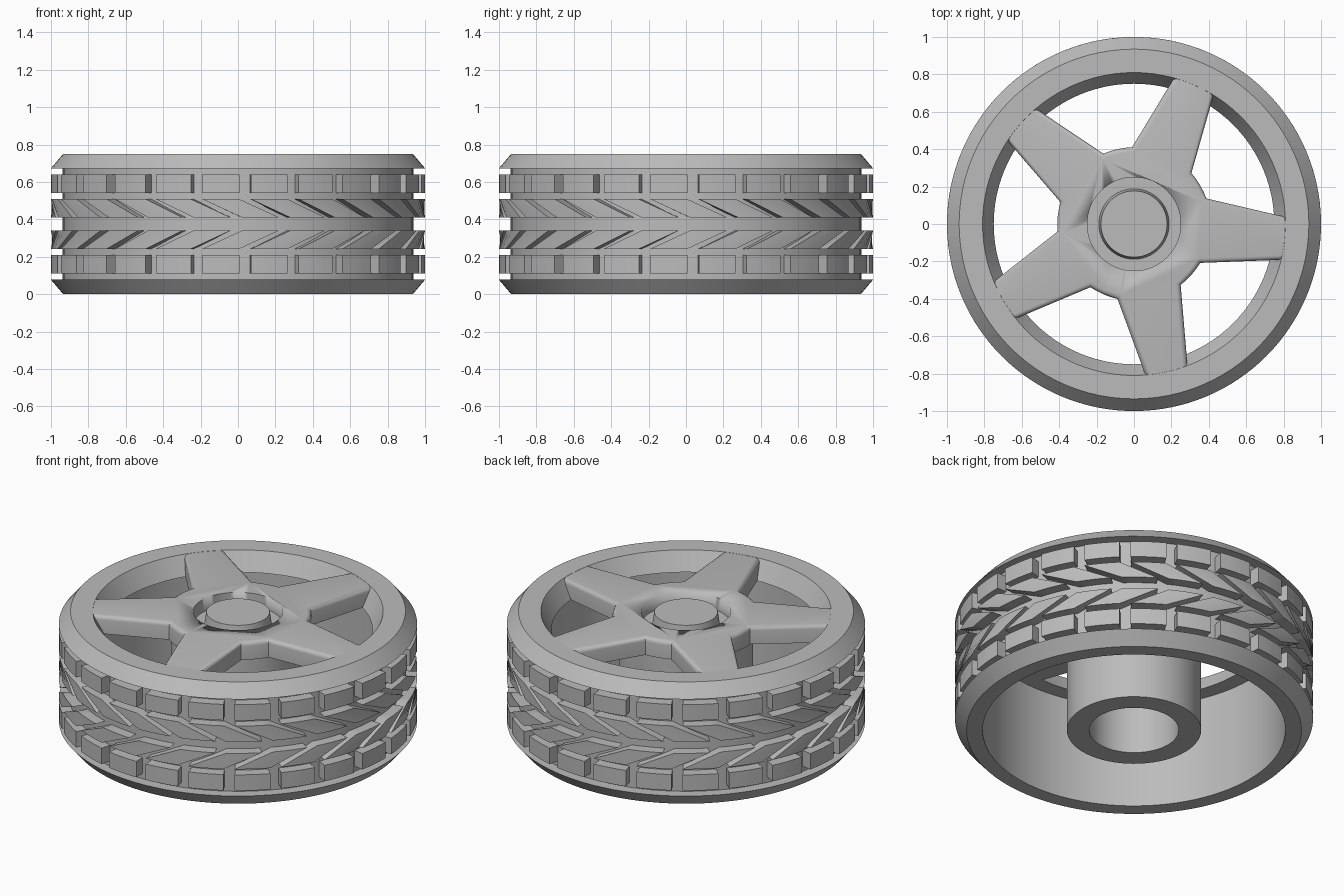
import bpy, bmesh, math
from mathutils import Vector

if "Cube" in bpy.data.objects:
    bpy.data.objects.remove(bpy.data.objects["Cube"], do_unlink=True)

HEIGHT = 0.75
GREY = (0.5, 0.5, 0.5, 1)
mat = bpy.data.materials.new("plain grey")
mat.use_nodes = True
mat.diffuse_color = GREY
mat.node_tree.nodes["Principled BSDF"].inputs["Base Color"].default_value = GREY


def finish(name, bm, angle=30):
    bmesh.ops.recalc_face_normals(bm, faces=bm.faces)
    mesh = bpy.data.meshes.new(name)
    bm.to_mesh(mesh)
    bm.free()
    obj = bpy.data.objects.new(name, mesh)
    bpy.context.collection.objects.link(obj)
    mesh.materials.append(mat)
    bpy.ops.object.select_all(action="DESELECT")
    obj.select_set(True)
    bpy.context.view_layer.objects.active = obj
    bpy.ops.object.shade_smooth_by_angle(angle=math.radians(angle))
    return obj


def polar(radius, degrees, z):
    a = math.radians(degrees)
    return Vector((radius * math.sin(a), -radius * math.cos(a), z))


def lathe(name, profile, steps=96):
    """Spin a closed (radius, z) profile around the axle."""
    bm = bmesh.new()
    rings = [[bm.verts.new(polar(r, 360 * i / steps, z)) for r, z in profile]
             for i in range(steps)]
    n = len(profile)
    for i in range(steps):
        a, b = rings[i], rings[(i + 1) % steps]
        for j in range(n):
            k = (j + 1) % n
            bm.faces.new((a[j], b[j], b[k], a[k]))
    return finish(name, bm)


def disc(name, r_low, r_high, z_low, z_high):
    bm = bmesh.new()
    bmesh.ops.create_cone(bm, cap_ends=True, segments=64, radius1=r_low,
                          radius2=r_high, depth=z_high - z_low)
    bmesh.ops.translate(bm, verts=bm.verts, vec=(0, 0, (z_low + z_high) / 2))
    return finish(name, bm)


def tread_row(name, z_low, z_high, shift_low, shift_high, count=24, steps=4):
    """Curved tread blocks; the shifts slant each block into a chevron."""
    bm = bmesh.new()
    start, width = 3.95, 11.45
    for b in range(count):
        sections = []
        for s in range(steps + 1):
            a = start + b * 360 / count + width * s / steps
            sections.append([bm.verts.new(polar(r, a + shift, z)) for r, z, shift in (
                (0.92, z_low, shift_low), (1, z_low, shift_low),
                (1, z_high, shift_high), (0.92, z_high, shift_high))])
        for p, q in zip(sections, sections[1:]):
            for j in range(4):
                k = (j + 1) % 4
                bm.faces.new((p[j], q[j], q[k], p[k]))
        bm.faces.new(sections[0])
        bm.faces.new(sections[-1])
    return finish(name, bm)


# Tyre with flared shoulders and the inner rim lip
lathe("tyre_and_rim", [
    (0.845, 0), (0.935, 0), (1, 0.077), (0.937, 0.077),
    (0.937, HEIGHT - 0.077), (1, HEIGHT - 0.077), (0.935, HEIGHT),
    (0.81, HEIGHT), (0.75, 0.64), (0.845, 0.64)])

# Tread: square outer blocks and slanted inner blocks, mirrored about mid height
SLANT = 12.3
tread_row("upper_tread_blocks", 0.542, 0.64, 0, 0)
tread_row("lower_tread_blocks", HEIGHT - 0.64, HEIGHT - 0.542, 0, 0)
tread_row("upper_chevron_blocks", 0.41, 0.508, SLANT, 0)
tread_row("lower_chevron_blocks", HEIGHT - 0.508, HEIGHT - 0.41, 0, SLANT)

# Five-spoke star plate with rounded top edges
bm = bmesh.new()
outline = []
for i in range(5):
    a = math.radians(66.5 + 72 * i)
    along = Vector((math.cos(a), math.sin(a), 0))
    side = Vector((-along.y, along.x, 0))
    for d, w in ((0.372, -0.173), (0.9, -0.102), (0.9, 0.102), (0.372, 0.173)):
        outline.append(along * d + side * w)
    for gap in (30, 36, 42):
        g = a + math.radians(gap)
        outline.append(Vector((math.cos(g), math.sin(g), 0)) * 0.41)
base = bm.faces.new([bm.verts.new(p + Vector((0, 0, 0.64))) for p in outline])
top = bmesh.ops.extrude_face_region(bm, geom=[base], use_keep_orig=True)["geom"]
bmesh.ops.translate(bm, verts=[v for v in top if isinstance(v, bmesh.types.BMVert)],
                    vec=(0, 0, HEIGHT - 0.001 - 0.64))
bmesh.ops.recalc_face_normals(bm, faces=bm.faces)
rim_edges = [e for e in bm.edges if all(v.co.z > 0.7 for v in e.verts)]
bmesh.ops.bevel(bm, geom=rim_edges, offset=0.025, segments=4, profile=0.5,
                affect="EDGES")
spokes = finish("spokes", bm, 40)

# Round recess in the middle of the spokes
cutter = disc("recess_cutter", 0.25, 0.25, 0.67, 0.9)
cutter.hide_render = True
cut = spokes.modifiers.new("recess", "BOOLEAN")
cut.operation = "DIFFERENCE"
cut.solver = "EXACT"
cut.object = cutter
bpy.context.view_layer.objects.active = spokes
bpy.ops.object.modifier_apply(modifier=cut.name)
bpy.data.objects.remove(cutter, do_unlink=True)

# Raised boss in the recess, and the hollow hub beneath
disc("axle_boss", 0.19, 0.177, 0.66, 0.745)
lathe("hub", [(0.25, 0), (0.375, 0), (0.375, 0.65), (0.25, 0.65)], 64)
